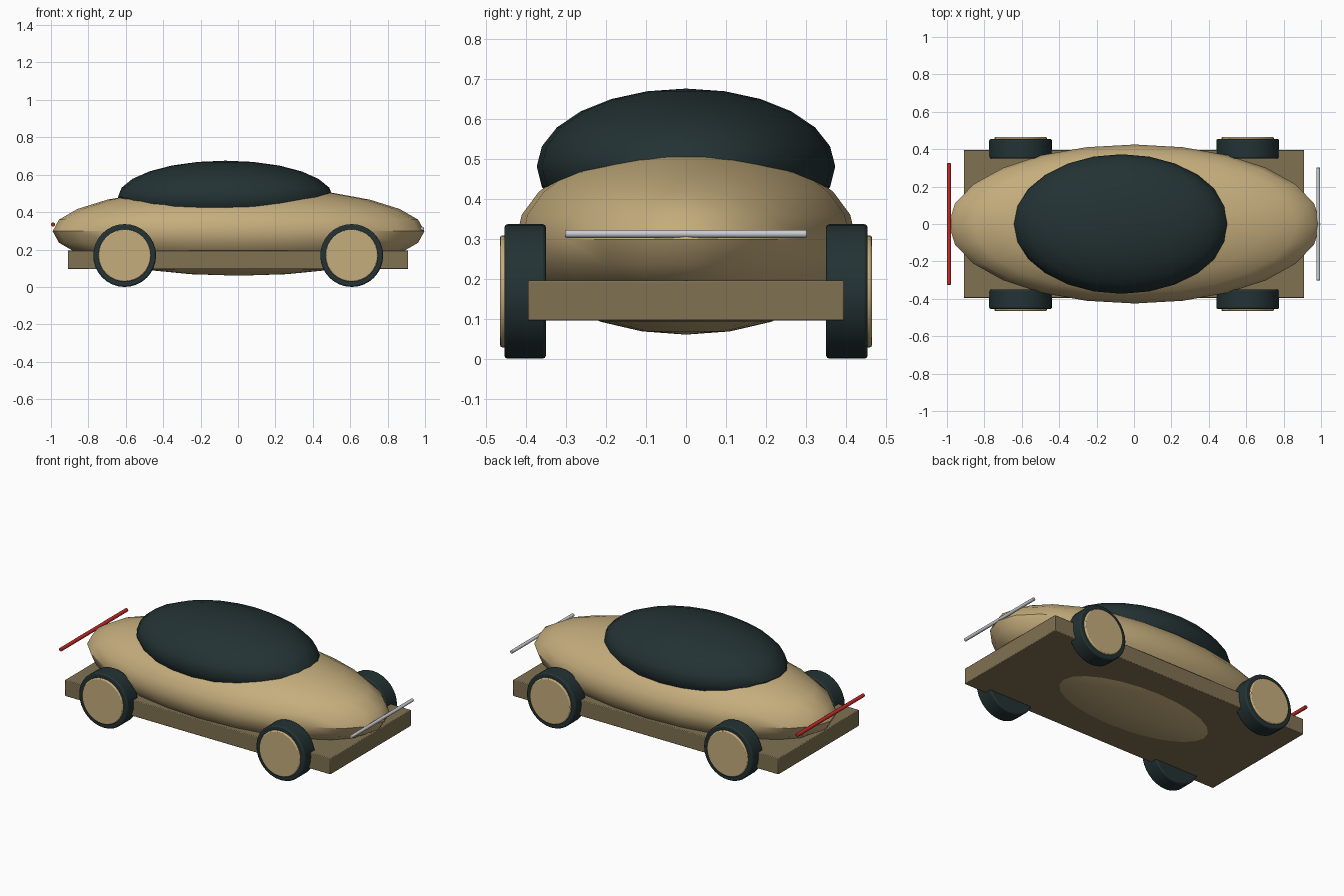
import bpy
from math import radians

default = bpy.data.objects.get("Cube")
if default:
    bpy.data.objects.remove(default, do_unlink=True)


def make_material(name, rgb, roughness=0.5):
    mat = bpy.data.materials.new(name)
    mat.use_nodes = True
    color = (*rgb, 1.0)
    mat.diffuse_color = color
    shader = mat.node_tree.nodes["Principled BSDF"]
    shader.inputs["Base Color"].default_value = color
    shader.inputs["Roughness"].default_value = roughness
    return mat


TAN = make_material("tan paint", (0.56, 0.42, 0.205))
BROWN = make_material("dark tan trim", (0.215, 0.165, 0.085))
DARK = make_material("dark glass and rubber", (0.017, 0.032, 0.034))
RED = make_material("red light", (0.57, 0.025, 0.02))
SILVER = make_material("silver light", (0.6, 0.61, 0.63))


def finish(name, mat, bevel=0.0):
    """Name, colour, bevel and shade the active object."""
    obj = bpy.context.object
    obj.name = name
    obj.data.materials.append(mat)
    bpy.ops.object.transform_apply(location=False, rotation=True, scale=True)
    bpy.ops.object.shade_smooth_by_angle(angle=radians(35))
    if bevel:
        mod = obj.modifiers.new("soft edges", "BEVEL")
        mod.width = bevel
        mod.segments = 2
        mod.limit_method = "ANGLE"
        mod.angle_limit = radians(40)
    return obj


def ellipsoid(name, mat, center, radii):
    bpy.ops.mesh.primitive_uv_sphere_add(segments=24, ring_count=12, radius=1, location=center)
    bpy.context.object.scale = radii
    return finish(name, mat)


def cross_cylinder(name, mat, center, radius, width, bevel, sides=32):
    """Cylinder whose axis runs along y."""
    bpy.ops.mesh.primitive_cylinder_add(vertices=sides, radius=radius, depth=width,
                                        location=center, rotation=(radians(90), 0, 0))
    return finish(name, mat, bevel)


# Body shell and canopy
ellipsoid("body", TAN, (0.003, 0, 0.298), (0.994, 0.425, 0.238))
ellipsoid("canopy", DARK, (-0.067, 0, 0.48), (0.575, 0.373, 0.195))

# Chassis slab
bpy.ops.mesh.primitive_cube_add(size=1, location=(0, 0, 0.145))
bpy.context.object.scale = (1.82, 0.79, 0.1)
finish("chassis", BROWN, 0.004)

# Tyres with hub caps
for end, x in (("front", 0.608), ("rear", -0.606)):
    for side, sign in (("left", 1), ("right", -1)):
        label = f"{end}_{side}"
        cross_cylinder(f"{label}_tyre", DARK, (x, sign * 0.402, 0.168), 0.168, 0.104, 0.008)
        cross_cylinder(f"{label}_hub", TAN, (x, sign * 0.425, 0.168), 0.14, 0.08, 0.006)

# Light bars across both ends
cross_cylinder("head_light_bar", SILVER, (0.985, 0, 0.312), 0.01, 0.604, 0.003, 16)
cross_cylinder("tail_light_bar", RED, (-0.989, 0, 0.334), 0.011, 0.65, 0.003, 16)
